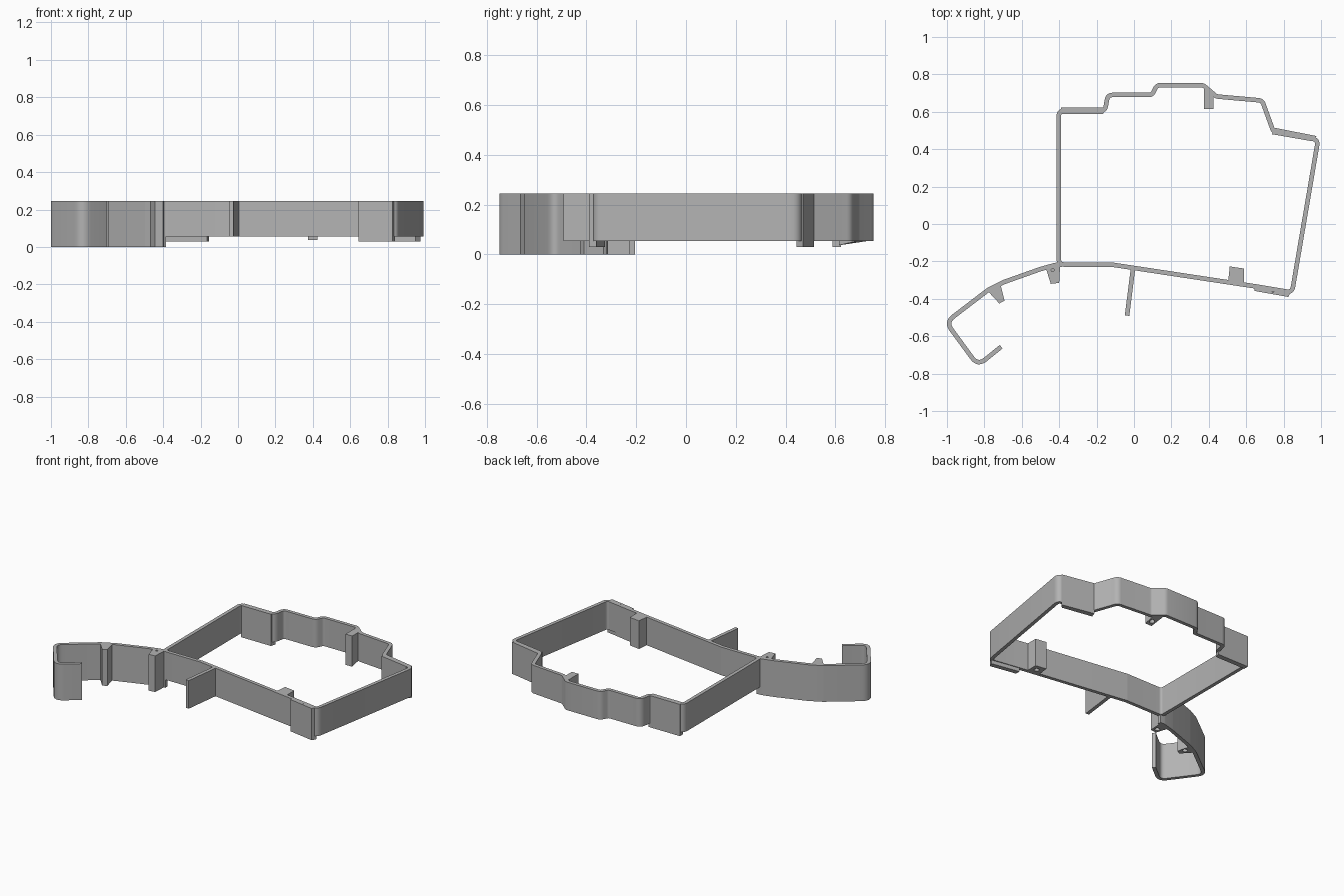
import bpy, bmesh, math
from mathutils import Vector

cube = bpy.data.objects.get("Cube")
if cube:
    bpy.data.objects.remove(cube, do_unlink=True)

grey = bpy.data.materials.new("grey plastic")
grey.use_nodes = True
colour = (0.45, 0.45, 0.45, 1)
grey.diffuse_color = colour
grey.node_tree.nodes["Principled BSDF"].inputs["Base Color"].default_value = colour

TOP, FRAME_Z, TAB_Z, WALL = 0.245, 0.055, 0.03, 0.024


def finish(bm, name):
    bmesh.ops.recalc_face_normals(bm, faces=bm.faces)
    mesh = bpy.data.meshes.new(name)
    bm.to_mesh(mesh)
    bm.free()
    obj = bpy.data.objects.new(name, mesh)
    bpy.context.collection.objects.link(obj)
    mesh.materials.append(grey)
    bpy.context.view_layer.objects.active = obj
    bpy.ops.object.select_all(action='DESELECT')
    obj.select_set(True)
    bpy.ops.object.shade_smooth_by_angle(angle=math.radians(25))
    return obj


def fillet(path, radius, closed):
    """Round the corners of a flat path."""
    pts, out, n = [Vector(p) for p in path], [], len(path)
    for i, p in enumerate(pts):
        if not closed and i in (0, n - 1):
            out.append(p)
            continue
        a, b = pts[i - 1] - p, pts[(i + 1) % n] - p
        turn = math.pi - a.angle(b)
        cut = min(radius * math.tan(turn / 2), a.length * 0.45, b.length * 0.45)
        start, end = p + a.normalized() * cut, p + b.normalized() * cut
        steps = max(2, round(turn / 0.25))
        for k in range(steps + 1):
            t = k / steps
            out.append(start * (1 - t) ** 2 + p * 2 * t * (1 - t) + end * t * t)
    return out


def wall(name, path, z0, radius=0.03, closed=False):
    """Upright wall of even thickness along a path."""
    pts = fillet(path, radius, closed)
    n, bm, rings = len(pts), bmesh.new(), []
    for i, p in enumerate(pts):
        before = pts[i - 1] if closed or i else None
        after = pts[(i + 1) % n] if closed or i < n - 1 else None
        d1 = (p - before).normalized() if before else (after - p).normalized()
        d2 = (after - p).normalized() if after else d1
        mid = (d1 + d2).normalized()
        side = Vector((-mid.y, mid.x)) * (WALL / 2 / max(mid.dot(d1), 0.5))
        rings.append([bm.verts.new((*(p + side * s), z))
                      for s, z in ((1, z0), (1, TOP), (-1, TOP), (-1, z0))])
    for i in range(n if closed else n - 1):
        a, b = rings[i], rings[(i + 1) % n]
        for k in range(4):
            bm.faces.new((a[k], a[(k + 1) % 4], b[(k + 1) % 4], b[k]))
    if not closed:
        bm.faces.new(rings[0])
        bm.faces.new(rings[-1])
    return finish(bm, name)


def block(name, outline, z0):
    """Straight-sided block on a flat outline."""
    bm = bmesh.new()
    low = bm.faces.new([bm.verts.new((x, y, z0)) for x, y in outline])
    up = bmesh.ops.extrude_face_region(bm, geom=[low])["geom"]
    for v in up:
        if isinstance(v, bmesh.types.BMVert):
            v.co.z = TOP
    return finish(bm, name)


def drill(obj, x, y, radius, z, depth):
    """Blind round hole centred on height z."""
    bpy.ops.mesh.primitive_cylinder_add(vertices=16, radius=radius, depth=depth, location=(x, y, z))
    cutter = bpy.context.object
    cutter.hide_render = True
    mod = obj.modifiers.new("hole", 'BOOLEAN')
    mod.object, mod.solver = cutter, 'EXACT'
    bpy.context.view_layer.objects.active = obj
    bpy.ops.object.modifier_apply(modifier=mod.name)
    bpy.data.objects.remove(cutter, do_unlink=True)


# Closed frame wall
wall("frame_wall", [
    (-0.402, 0.606), (-0.155, 0.606), (-0.14, 0.69), (0.097, 0.69),
    (0.122, 0.742), (0.37, 0.742), (0.44, 0.682), (0.685, 0.66),
    (0.745, 0.495), (0.984, 0.45), (0.845, -0.366), (0.64, -0.332),
    (-0.12, -0.217), (-0.402, -0.217)], FRAME_Z, closed=True)

# Taller hooked arm
wall("hook_arm", [
    (-0.385, -0.217), (-0.42, -0.219), (-0.5, -0.241), (-0.7, -0.312),
    (-0.78, -0.353), (-1.005, -0.525), (-0.835, -0.757), (-0.71, -0.656)],
    0, radius=0.05)

# Fin standing out from the front wall
wall("front_fin", [(-0.005, -0.235), (-0.037, -0.49)], FRAME_Z)

# Thickened mounting strips, lower than the frame
strips = [
    ("back_right_strip", [(-0.39, 0.588), (-0.165, 0.588), (-0.155, 0.622), (-0.39, 0.622)], -0.30, 0.606),
    ("back_left_strip", [(0.738, 0.48), (0.95, 0.443), (0.976, 0.47), (0.75, 0.515)], 0.853, 0.475),
    ("front_left_strip", [(0.645, -0.325), (0.645, -0.358), (0.825, -0.39), (0.84, -0.36)], 0.745, -0.357),
]
for name, outline, x, y in strips:
    drill(block(name, outline, TAB_Z), x, y, 0.008, TOP, 0.04)

# Posts with screw holes from below
posts = [
    ("back_post", [(0.375, 0.615), (0.425, 0.615), (0.425, 0.69), (0.375, 0.735)], FRAME_Z, 0.40, 0.65),
    ("front_post", [(0.503, -0.313), (0.588, -0.326), (0.588, -0.238), (0.512, -0.227)], FRAME_Z, 0.55, -0.275),
    ("arm_inner_post", [(-0.445, -0.32), (-0.40, -0.315), (-0.395, -0.22), (-0.47, -0.24)], 0, -0.425, -0.285),
    ("arm_outer_post", [(-0.785, -0.355), (-0.72, -0.425), (-0.692, -0.41), (-0.715, -0.32)], 0, -0.722, -0.375),
]
for name, outline, z0, x, y in posts:
    post = block(name, outline, z0)
    if name == "back_post":
        # sloping underside
        for v in post.data.vertices:
            if v.co.z < 0.1 and v.co.y < 0.65:
                v.co.z = 0.037
    drill(post, x, y, 0.016, z0, 0.2)
    if name == "arm_inner_post":
        drill(post, -0.435, -0.247, 0.008, TOP, 0.04)
